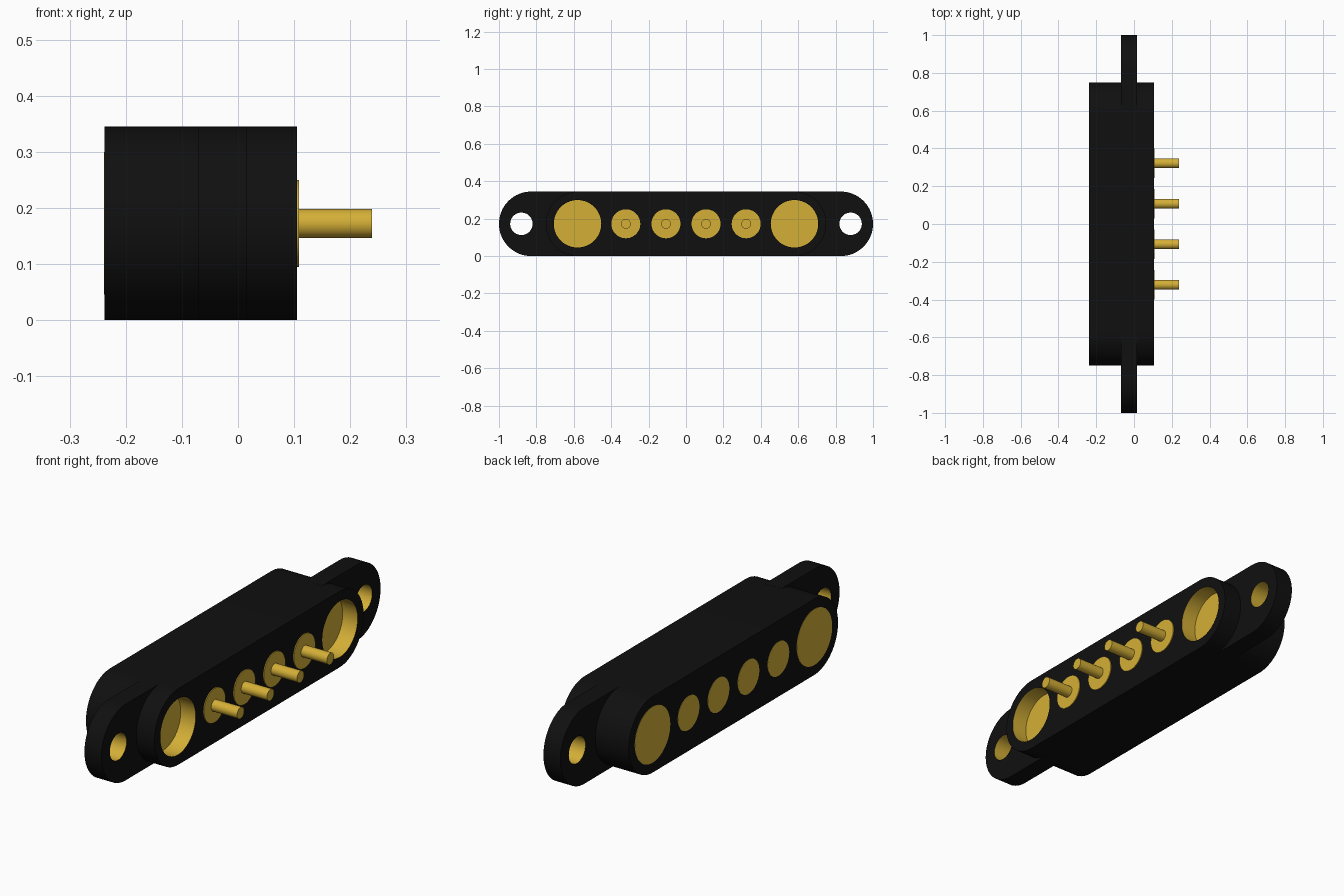
import bpy, bmesh, math

if "Cube" in bpy.data.objects:
    bpy.data.objects.remove(bpy.data.objects["Cube"])

R = 0.1725                 # half height of the housing
ZC = R                     # height of the centre line


def material(name, rgb):
    m = bpy.data.materials.new(name)
    m.diffuse_color = (*rgb, 1)
    m.use_nodes = True
    m.node_tree.nodes["Principled BSDF"].inputs["Base Color"].default_value = m.diffuse_color
    return m


black = material("black plastic", (0.005, 0.005, 0.005))
gold = material("gold metal", (0.658, 0.429, 0.038))


def prism(name, outline, x0, x1, mat):
    """Extrude a (y, z) outline along x."""
    bm = bmesh.new()
    face = bm.faces.new([bm.verts.new((x0, y, z)) for y, z in outline])
    ext = bmesh.ops.extrude_face_region(bm, geom=[face])
    verts = [v for v in ext["geom"] if isinstance(v, bmesh.types.BMVert)]
    bmesh.ops.translate(bm, verts=verts, vec=(x1 - x0, 0, 0))
    bmesh.ops.recalc_face_normals(bm, faces=bm.faces)
    mesh = bpy.data.meshes.new(name)
    bm.to_mesh(mesh)
    bm.free()
    mesh.materials.append(mat)
    ob = bpy.data.objects.new(name, mesh)
    bpy.context.collection.objects.link(ob)
    return ob


def arc(y, r, start, end, n):
    return [(y + r * math.cos(a), ZC + r * math.sin(a))
            for a in (start + (end - start) * i / n for i in range(n + 1))]


def disc(name, y, r, x0, x1, mat, n=48):
    return prism(name, arc(y, r, 0, 2 * math.pi, n)[:-1], x0, x1, mat)


def select(ob):
    bpy.ops.object.select_all(action='DESELECT')
    ob.select_set(True)
    bpy.context.view_layer.objects.active = ob


def bore(ob, y, r, x0, x1):
    """Cut a gold-walled round hole."""
    cutter = disc("cutter", y, r, x0, x1, gold)
    cutter.hide_render = True
    mod = ob.modifiers.new("bore", 'BOOLEAN')
    mod.operation = 'DIFFERENCE'
    mod.solver = 'EXACT'
    mod.material_mode = 'TRANSFER'
    mod.object = cutter
    select(ob)
    bpy.ops.object.modifier_apply(modifier=mod.name)
    bpy.data.objects.remove(cutter)


H = math.pi / 2
BACK, FRONT = -0.2375, 0.105

# Housing with rounded ends and two blind sockets
body_y = 0.75 - R
body = prism("housing", arc(body_y, R, -H, H, 32) + arc(-body_y, R, H, 3 * H, 32),
             BACK, FRONT, black)
for s in (-1, 1):
    bore(body, s * 0.58, 0.127, 0.03, 0.2)

# Mounting ears with screw holes
for s, side in ((-1, "front"), (1, "rear")):
    outline = [(0.585, 0)] + arc(1 - R, R, -H, H, 32) + [(0.585, 2 * R)]
    ear = prism(side + "_mounting_ear", [(s * y, z) for y, z in outline],
                -0.07, 0.015, black)
    bore(ear, s * 0.88, 0.06, -0.2, 0.2)
    # Magnet face on the mating side
    disc(side + "_magnet_face", s * 0.58, 0.127, BACK - 0.001, BACK + 0.004, gold)

# Contacts: mating pad, solder collar and pin
for i in range(4):
    y = (i - 1.5) * 0.2145
    disc(f"contact_pad_{i + 1}", y, 0.0775, BACK - 0.001, BACK + 0.004, gold)
    disc(f"contact_collar_{i + 1}", y, 0.0775, FRONT - 0.005, FRONT + 0.004, gold)
    disc(f"contact_pin_{i + 1}", y, 0.026, FRONT, 0.2385, gold, 32)

for ob in list(bpy.context.collection.objects):
    select(ob)
    bpy.ops.object.shade_smooth_by_angle(angle=math.radians(30))
